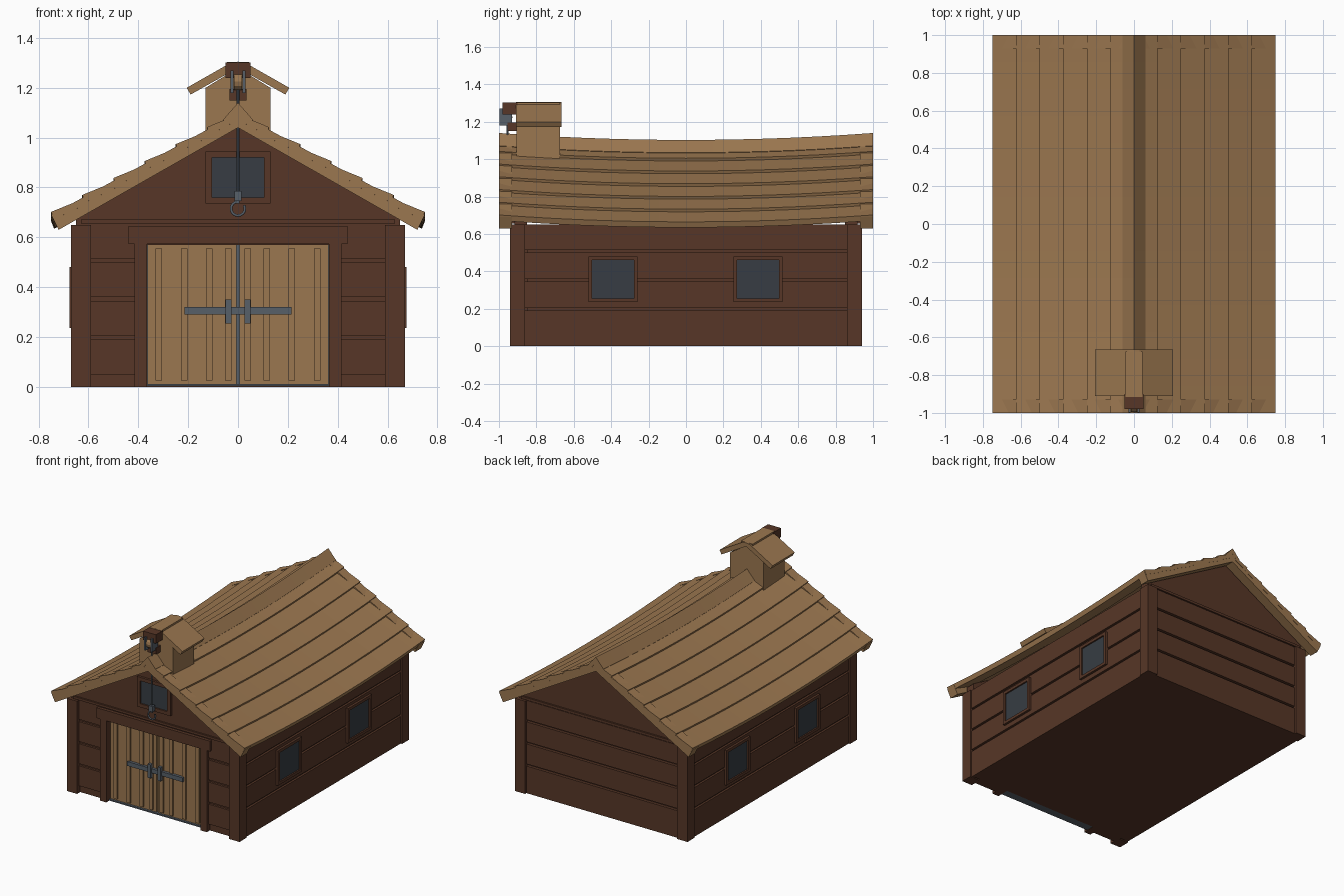
import bpy, bmesh, math
from mathutils import Matrix, Vector

cube = bpy.data.objects.get("Cube")
if cube:
    bpy.data.objects.remove(cube, do_unlink=True)


def material(name, rgb):
    m = bpy.data.materials.new(name)
    m.use_nodes = True
    m.diffuse_color = (*rgb, 1)
    m.node_tree.nodes["Principled BSDF"].inputs["Base Color"].default_value = (*rgb, 1)
    return m


BROWN = material("dark brown wood", (0.095, 0.037, 0.02))
TAN = material("tan wood", (0.33, 0.185, 0.08))
STEEL = material("blue grey steel", (0.095, 0.115, 0.14))
GLASS = material("dark glass", (0.038, 0.046, 0.056))


def finish(name, bm, mat):
    bmesh.ops.recalc_face_normals(bm, faces=bm.faces)
    me = bpy.data.meshes.new(name)
    bm.to_mesh(me)
    bm.free()
    me.materials.append(mat)
    ob = bpy.data.objects.new(name, me)
    bpy.context.collection.objects.link(ob)
    return ob


def boxes(name, mat, *specs):
    """One object from boxes given as (x0, x1, y0, y1, z0, z1)."""
    bm = bmesh.new()
    for x0, x1, y0, y1, z0, z1 in specs:
        centre = Vector((x0 + x1, y0 + y1, z0 + z1)) / 2
        size = Matrix.Diagonal((abs(x1 - x0), abs(y1 - y0), abs(z1 - z0), 1))
        bmesh.ops.create_cube(bm, size=1, matrix=Matrix.Translation(centre) @ size)
    return finish(name, bm, mat)


def loft(name, mat, profile, y0, y1, steps=1, sag=0):
    """Extrude an xz profile along y, optionally lifting both ends."""
    bm = bmesh.new()
    rings = []
    for k in range(steps + 1):
        y = y0 + (y1 - y0) * k / steps
        rings.append([bm.verts.new((x, y, z + sag * y * y)) for x, z in profile])
    n = len(profile)
    for a, b in zip(rings, rings[1:]):
        for i in range(n):
            bm.faces.new((a[i], a[(i + 1) % n], b[(i + 1) % n], b[i]))
    bm.faces.new(rings[0])
    bm.faces.new(rings[-1])
    return finish(name, bm, mat)


def mirror_x(s):
    return (-s[0], -s[1], *s[2:])


def flip(profile, side):
    return [(side * x, z) for x, z in profile]


def cylinder(name, mat, radius, depth, matrix, segments=12):
    bm = bmesh.new()
    bmesh.ops.create_cone(bm, cap_ends=True, segments=segments, radius1=radius,
                          radius2=radius, depth=depth, matrix=matrix)
    return finish(name, bm, mat)


# Wall core and corner posts
boxes("wall_core", BROWN, (-0.645, 0.645, -0.85, 0.905, 0, 0.65))
boxes("corner_posts", BROWN, *[
    (sx * 0.59, sx * 0.67, sy * 0.86, sy * 0.94, 0, 0.65)
    for sx in (-1, 1) for sy in (-1, 1)])

# Horizontal wall boards with narrow gaps
rows = [(0, 0.19), (0.205, 0.345), (0.36, 0.5), (0.515, 0.65)]
sides = []
front = []
for z0, z1 in rows:
    side = (0.64, 0.66, -0.87, 0.87, z0, z1)
    sides += [side, mirror_x(side)]
    sides.append((-0.6, 0.6, 0.9, 0.925, z0, z1))
    panel = (0.41, 0.6, -0.92, -0.85, max(z0, 0.05), z1)
    front += [panel, mirror_x(panel)]
boxes("wall_boards", BROWN, *sides)
boxes("front_boards", BROWN, *front)
backing = (0.41, 0.6, -0.905, -0.85, 0, 0.65)
boxes("front_wall_backing", BROWN, backing, mirror_x(backing),
      (-0.42, 0.42, -0.915, -0.85, 0.57, 0.65))

# Gable ends and tie beams
gable = [(-0.65, 0.645), (0.65, 0.645), (0.65, 0.7), (0, 1.08), (-0.65, 0.7)]
for name, s in (("front_gable", -1), ("back_gable", 1)):
    loft(name, BROWN, gable, s * 0.85, s * 0.918)
    boxes(name + "_beam", BROWN, (-0.63, 0.63, s * 0.9, s * 0.93, 0.655, 0.672))

# Door frame and double door
jamb = (0.365, 0.415, -0.938, -0.85, 0, 0.575)
boxes("door_frame", BROWN, jamb, mirror_x(jamb),
      (-0.44, 0.44, -0.94, -0.88, 0.573, 0.645))
boxes("door_threshold", STEEL, (-0.365, 0.365, -0.91, -0.85, 0.003, 0.012),
      (-0.365, 0.365, -0.87, -0.85, 0.003, 0.573))
leaf = (0.006, 0.363, -0.895, -0.87, 0.012, 0.57)
boxes("door_leaves", TAN, leaf, mirror_x(leaf))
battens = [(x - 0.013, x + 0.013, -0.907, -0.89, 0.025, 0.555)
           for x in (0.04, 0.115, 0.215, 0.318)]
boxes("door_battens", TAN, *battens, *map(mirror_x, battens))
catch = (0.027, 0.05, -0.93, -0.9, 0.255, 0.35)
boxes("door_latch", STEEL, (-0.215, 0.215, -0.92, -0.9, 0.29, 0.32),
      catch, mirror_x(catch))


# Windows: a four-piece frame around a pane, built facing -y then turned
def window(name, centre, angle, w, h, rim):
    place = Matrix.Translation(centre) @ Matrix.Rotation(angle, 4, "Z")
    frame = boxes(name + "_frame", BROWN,
                  (-w, w, -0.016, 0.03, h - rim, h), (-w, w, -0.016, 0.03, -h, rim - h),
                  (-w, rim - w, -0.016, 0.03, rim - h, h - rim),
                  (w - rim, w, -0.016, 0.03, rim - h, h - rim))
    pane = boxes(name + "_glass", GLASS,
                 (rim - w, w - rim, -0.006, 0.03, rim - h, h - rim))
    for ob in (frame, pane):
        ob.data.transform(place)


window("gable_window", (0, -0.918, 0.84), 0, 0.13, 0.105, 0.025)
for sx, label in ((1, "left"), (-1, "right")):
    for y, end in ((-0.39, "front"), (0.385, "back")):
        window(f"{label}_{end}_window", (sx * 0.66, y, 0.358),
               sx * math.pi / 2, 0.132, 0.122, 0.02)

# Sagging roof of lapped planks
SAG = 0.037
edges = [(0.75 - 0.125 * i, 0.665 + 0.068 * i) for i in range(6)] + [(0.045, 1.055)]
for s, label in ((1, "left"), (-1, "right")):
    for i in range(6):
        (x0, z0), (x1, z1) = edges[i], edges[i + 1]
        plank = [(x0, z0), (x1 - 0.012, z1 - 0.012), (x1 - 0.02, z1 - 0.034),
                 (x0 - 0.012, z0 - 0.03)]
        loft(f"roof_plank_{label}_{i + 1}", TAN, flip(plank, s), -1, 1, 14, SAG)
    # Sloping boards closing each end of the roof
    board = [(0, 1.1), (0.75, 0.69), (0.72, 0.63), (0, 1.04)]
    for e, end in ((-1, "front"), (1, "back")):
        loft(f"barge_board_{label}_{end}", TAN, flip(board, s), e * 0.93, e * 0.999)
cap = [(0, 1.103), (0.06, 1.035), (0.045, 1.015), (0, 1.06),
       (-0.045, 1.015), (-0.06, 1.035)]
loft("ridge_cap", TAN, cap, -1, 1, 14, SAG)

# Small roof turret
loft("turret_walls", TAN, [(-0.13, 0.99), (0.13, 0.99), (0.13, 1.2), (0, 1.28),
                           (-0.13, 1.2)], -0.905, -0.675)
for s, label in ((1, "left"), (-1, "right")):
    slab = [(0, 1.305), (0.03, 1.3), (0.206, 1.2), (0.19, 1.173), (0, 1.28)]
    loft(f"turret_roof_{label}", TAN, flip(slab, s), -0.91, -0.665)
boxes("turret_ridge_beam", TAN, (-0.045, 0.045, -0.915, -0.675, 1.25, 1.304))

# Hoist: beam, pulley, rope and hook
boxes("hoist_beam", BROWN, (-0.05, 0.05, -0.98, -0.9, 1.24, 1.302),
      (-0.034, 0.034, -0.955, -0.9, 1.15, 1.195))
cheek = (0.018, 0.03, -0.997, -0.93, 1.18, 1.27)
boxes("pulley_cheeks", STEEL, cheek, mirror_x(cheek))
cylinder("pulley_wheel", TAN, 0.034, 0.034,
         Matrix.Translation((0, -0.962, 1.225)) @ Matrix.Rotation(math.pi / 2, 4, "Y"))
cylinder("hoist_rope", STEEL, 0.006, 0.44, Matrix.Translation((0, -0.955, 0.99)), 8)
boxes("hook_block", STEEL, (-0.015, 0.015, -0.97, -0.94, 0.745, 0.785),
      (-0.006, 0.006, -0.961, -0.949, 0.735, 0.75))

# Open hook swept along an arc
curve = bpy.data.curves.new("hook", "CURVE")
curve.dimensions = "3D"
curve.bevel_depth = 0.006
curve.bevel_resolution = 1
arc = curve.splines.new("POLY")
arc.points.add(12)
for k, p in enumerate(arc.points):
    a = math.radians(90 + 300 * k / 12)
    p.co = (0.028 * math.cos(a), -0.955, 0.715 + 0.028 * math.sin(a), 1)
curve.materials.append(STEEL)
hook = bpy.data.objects.new("hook", curve)
bpy.context.collection.objects.link(hook)
